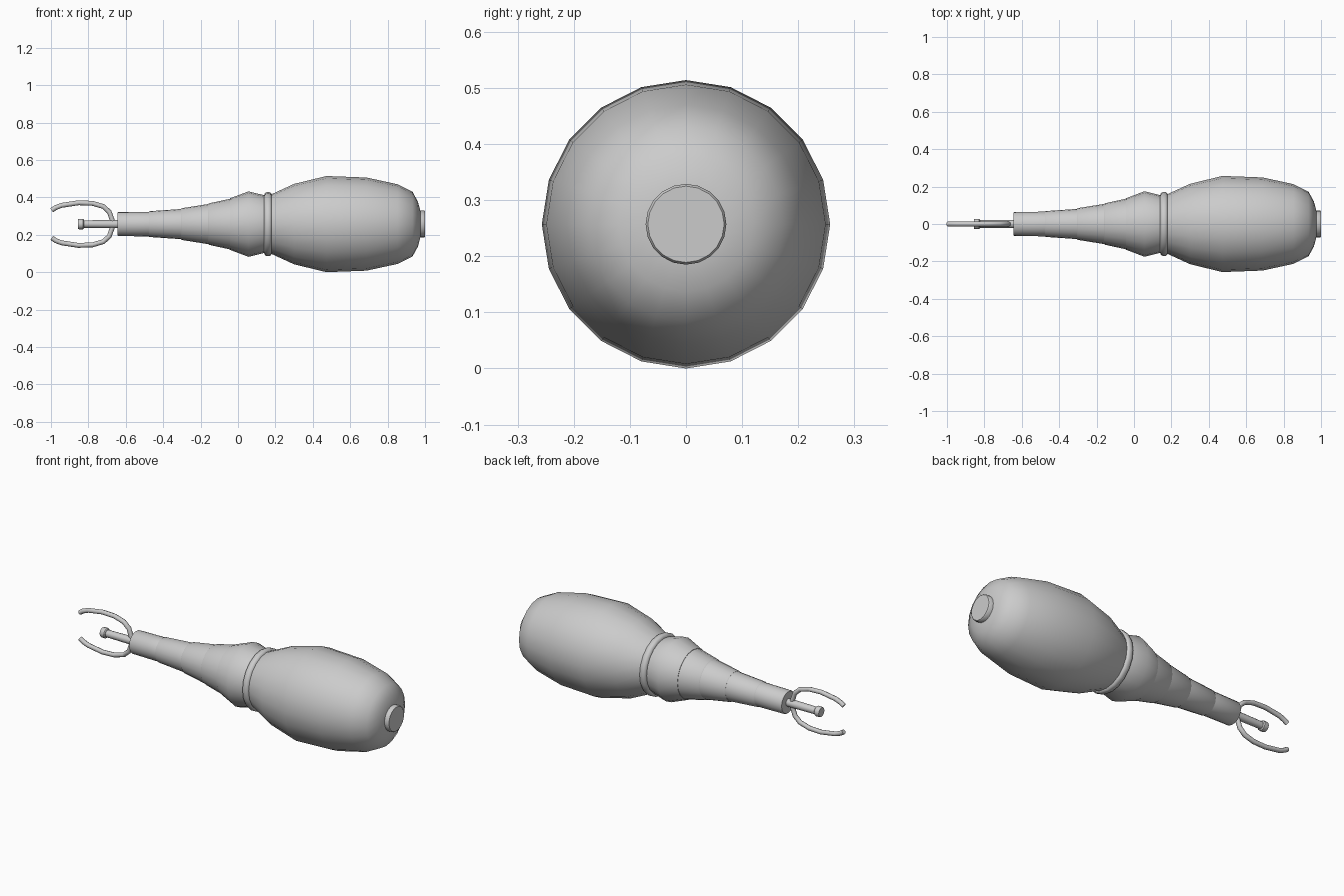
import bpy, bmesh, math
from mathutils import Vector

cube = bpy.data.objects.get("Cube")
if cube:
    bpy.data.objects.remove(cube)

AXIS_Z = 0.257

grey = bpy.data.materials.new("light_grey")
grey.use_nodes = True
colour = (0.6, 0.6, 0.6, 1)
grey.diffuse_color = colour
grey.node_tree.nodes["Principled BSDF"].inputs["Base Color"].default_value = colour


def finish(name, bm, angle):
    bmesh.ops.recalc_face_normals(bm, faces=bm.faces)
    mesh = bpy.data.meshes.new(name)
    bm.to_mesh(mesh)
    bm.free()
    mesh.materials.append(grey)
    obj = bpy.data.objects.new(name, mesh)
    obj.location.z = AXIS_Z
    bpy.context.collection.objects.link(obj)
    bpy.ops.object.select_all(action="DESELECT")
    obj.select_set(True)
    bpy.context.view_layer.objects.active = obj
    bpy.ops.object.shade_smooth_by_angle(angle=math.radians(angle))
    return obj


def bridge(bm, rings):
    """Skin a series of vertex rings and close both ends."""
    for a, b in zip(rings, rings[1:]):
        n = len(a)
        for i in range(n):
            j = (i + 1) % n
            bm.faces.new((a[i], a[j], b[j], b[i]))
    bm.faces.new(rings[0])
    bm.faces.new(rings[-1])


def lathe(name, profile, sides=20, angle=40):
    """Turn (x, radius) points around the long axis."""
    bm = bmesh.new()
    rings = []
    for x, r in profile:
        turns = [math.tau * i / sides for i in range(sides)]
        rings.append([bm.verts.new((x, r * math.sin(t), r * math.cos(t))) for t in turns])
    bridge(bm, rings)
    return finish(name, bm, angle)


def prong(name, path, side, radius=0.013, sides=8):
    """Sweep a round section along a path in the upright plane."""
    bm = bmesh.new()
    points = [Vector((x, 0, z * side)) for x, z in path]
    rings = []
    for i, p in enumerate(points):
        along = (points[min(i + 1, len(points) - 1)] - points[max(i - 1, 0)]).normalized()
        across = along.cross(Vector((0, 1, 0)))
        ring = []
        for k in range(sides):
            t = math.tau * k / sides
            offset = across * math.cos(t) + Vector((0, 1, 0)) * math.sin(t)
            ring.append(bm.verts.new(p + offset * radius))
        rings.append(ring)
    bridge(bm, rings)
    return finish(name, bm, 50)


# Bulbous body and its end cap
lathe("body", [(0.16, 0.15), (0.18, 0.16), (0.30, 0.215), (0.473, 0.257), (0.687, 0.249),
               (0.853, 0.213), (0.933, 0.173), (0.962, 0.12), (0.975, 0.07)], angle=60)
lathe("end_cap", [(0.965, 0.072), (0.995, 0.072), (1.0, 0.068)])

# Neck ring and flared collar
lathe("neck_ring", [(0.14, 0.155), (0.144, 0.166), (0.154, 0.171), (0.168, 0.171),
                    (0.177, 0.166), (0.181, 0.155)], angle=60)
lathe("collar", [(-0.042, 0.138), (0.056, 0.175), (0.15, 0.152)])

# Stepped tapering sleeve
sleeves = [(-0.16, -0.04, 0.111, 0.136), (-0.305, -0.155, 0.085, 0.108),
           (-0.478, -0.3, 0.069, 0.081), (-0.645, -0.47, 0.064, 0.066)]
for i, (x0, x1, r0, r1) in enumerate(sleeves, 1):
    lathe(f"sleeve_{i}", [(x0, r0 - 0.004), (x0 + 0.005, r0), (x1, r1)])

# Central rod with a wider tip
lathe("rod", [(-0.83, 0.02), (-0.64, 0.022)], sides=12)
lathe("rod_tip", [(-0.855, 0.026), (-0.85, 0.028), (-0.828, 0.028), (-0.823, 0.022)], sides=12)

# Pair of curved prongs
curve = [(-0.665, 0.0), (-0.677, 0.033), (-0.688, 0.065), (-0.72, 0.094), (-0.778, 0.111),
         (-0.853, 0.114), (-0.944, 0.1), (-0.975, 0.088), (-0.996, 0.074)]
for label, side in (("upper", 1), ("lower", -1)):
    prong(f"{label}_prong", curve, side)
